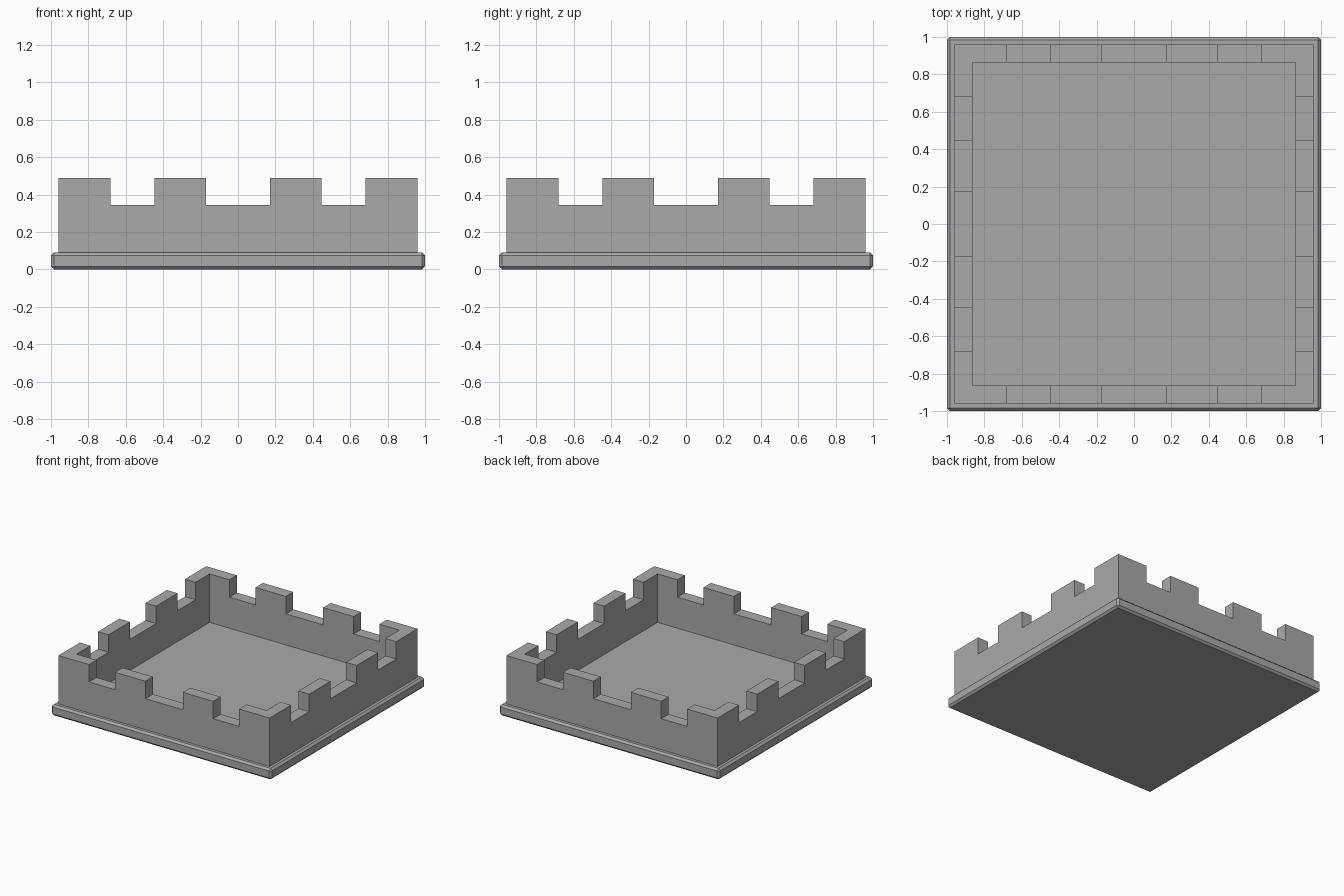
import bpy
import bmesh

if "Cube" in bpy.data.objects:
    bpy.data.objects.remove(bpy.data.objects["Cube"])

BASE_TOP, WALL_TOP, MERLON_TOP = 0.09, 0.345, 0.488
OUTER, INNER = 0.96, 0.863

stone = bpy.data.materials.new("grey_stone")
stone.use_nodes = True
GREY = (0.4, 0.4, 0.4, 1)
stone.diffuse_color = GREY
stone.node_tree.nodes["Principled BSDF"].inputs["Base Color"].default_value = GREY


def add_object(name, bm):
    bmesh.ops.recalc_face_normals(bm, faces=bm.faces)
    mesh = bpy.data.meshes.new(name)
    bm.to_mesh(mesh)
    bm.free()
    mesh.materials.append(stone)
    obj = bpy.data.objects.new(name, mesh)
    bpy.context.collection.objects.link(obj)
    return obj


def raise_faces(bm, faces, height):
    """Extrude faces straight up and return the new top faces."""
    made = bmesh.ops.extrude_face_region(bm, geom=faces)["geom"]
    verts = [g for g in made if isinstance(g, bmesh.types.BMVert)]
    bmesh.ops.translate(bm, verts=verts, vec=(0, 0, height))
    return [g for g in made if isinstance(g, bmesh.types.BMFace)]


# Square plinth with chamfered edges; its top is the courtyard floor
bm = bmesh.new()
bmesh.ops.create_cube(bm, size=1)
bmesh.ops.scale(bm, verts=bm.verts, vec=(2, 2, BASE_TOP))
bmesh.ops.translate(bm, verts=bm.verts, vec=(0, 0, BASE_TOP / 2))
bmesh.ops.bevel(bm, geom=bm.edges[:], offset=0.016, segments=1, affect="EDGES")
add_object("plinth", bm)

# Square ring of wall cells, divided where the battlements start and stop
half = [0.17, 0.447, 0.682, INNER, OUTER]
cuts = [-c for c in reversed(half)] + half
sunk = BASE_TOP - 0.03
bm = bmesh.new()
grid = [[bm.verts.new((x, y, sunk)) for y in cuts] for x in cuts]
last = len(cuts) - 2
for i in range(last + 1):
    for j in range(last + 1):
        if i in (0, last) or j in (0, last):
            bm.faces.new((grid[i][j], grid[i + 1][j],
                          grid[i + 1][j + 1], grid[i][j + 1]))
bmesh.ops.delete(bm, geom=[v for v in bm.verts if not v.link_faces], context="VERTS")
wall_top = raise_faces(bm, bm.faces[:], WALL_TOP - sunk)


def is_merlon(face):
    """Merlons stand at the corners and between the gaps of each side."""
    c = face.calc_center_median()
    along = min(abs(c.x), abs(c.y))
    return along > half[2] or half[0] < along < half[1]


raise_faces(bm, [f for f in wall_top if is_merlon(f)], MERLON_TOP - WALL_TOP)
bmesh.ops.dissolve_limit(bm, angle_limit=0.01, verts=bm.verts, edges=bm.edges)
add_object("battlement_wall", bm)
